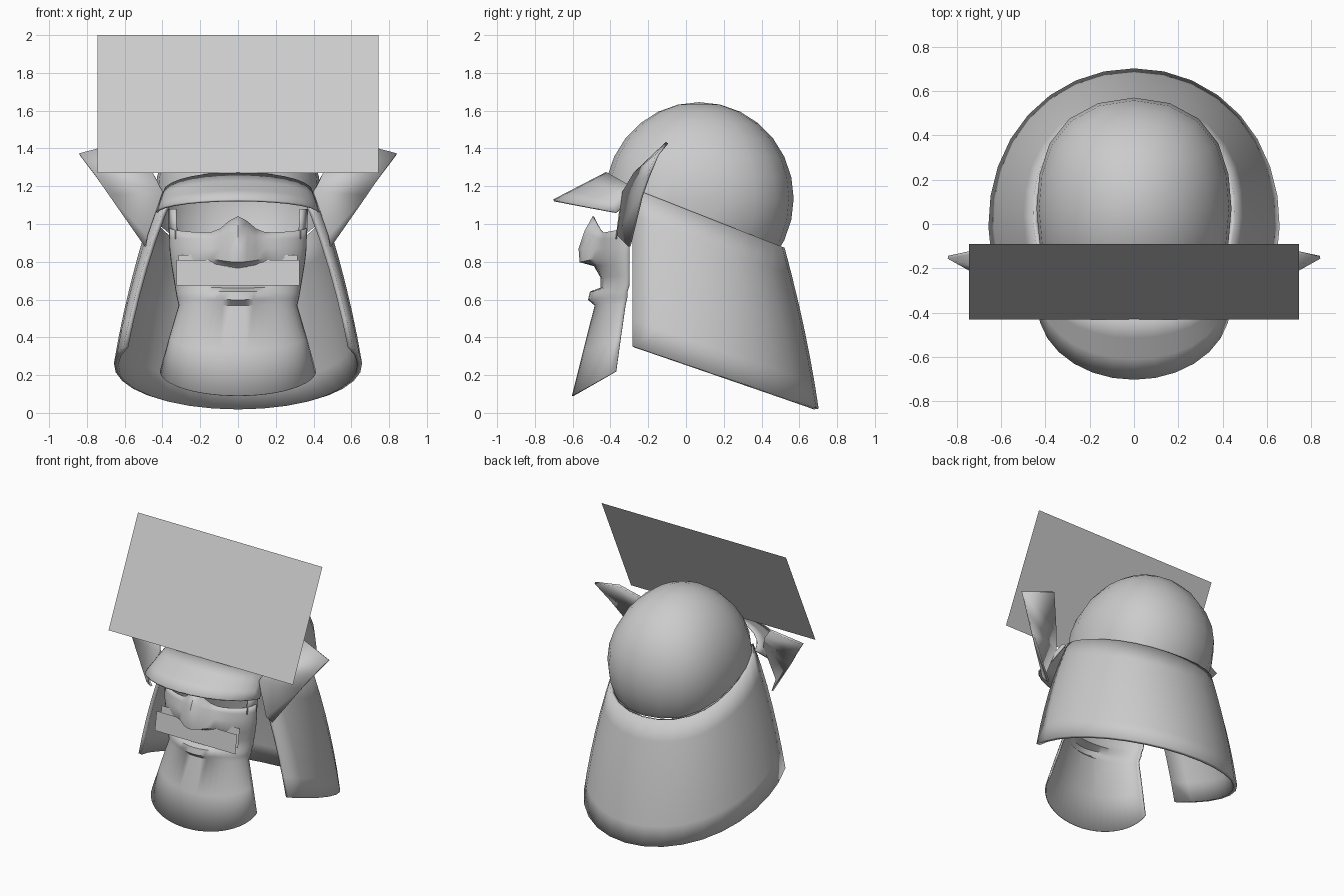
import bpy, bmesh
from math import sin, cos, acos, pi, exp
from mathutils import Vector

cube = bpy.data.objects.get("Cube")
if cube:
    bpy.data.objects.remove(cube, do_unlink=True)

# One plain grey for everything
GREY = (0.6, 0.6, 0.6, 1)
mat = bpy.data.materials.new("light_grey")
mat.use_nodes = True
mat.diffuse_color = GREY
bsdf = next(n for n in mat.node_tree.nodes if n.type == 'BSDF_PRINCIPLED')
bsdf.inputs["Base Color"].default_value = GREY


def finish(name, bm, thickness=0, angle=40):
    bmesh.ops.recalc_face_normals(bm, faces=bm.faces[:])
    mesh = bpy.data.meshes.new(name)
    bm.to_mesh(mesh)
    bm.free()
    mesh.materials.append(mat)
    ob = bpy.data.objects.new(name, mesh)
    bpy.context.collection.objects.link(ob)
    if thickness:
        mod = ob.modifiers.new("thickness", 'SOLIDIFY')
        mod.thickness = thickness
        mod.offset = 0
    bpy.ops.object.select_all(action='DESELECT')
    ob.select_set(True)
    bpy.context.view_layer.objects.active = ob
    bpy.ops.object.shade_smooth_by_angle(angle=angle * pi / 180)
    return ob


def loft(name, rows, thickness=0, angle=40, side=1):
    """Skin a grid of points, optionally mirrored across x."""
    bm = bmesh.new()
    grid = [[bm.verts.new((side * x, y, z)) for x, y, z in row] for row in rows]
    for a, b in zip(grid, grid[1:]):
        for i in range(len(a) - 1):
            bm.faces.new((a[i], a[i + 1], b[i + 1], b[i]))
    return finish(name, bm, thickness, angle)


def steps(n):
    return [i / n for i in range(n + 1)]


def mix(a, b, t):
    return a + (b - a) * t


# Helmet bowl: slightly boxy sphere, cut open along a sloping rim
bm = bmesh.new()
bmesh.ops.create_uvsphere(bm, u_segments=20, v_segments=14, radius=1)
for v in bm.verts:
    x, y, z = v.co
    v.co = (0.44 * x * (1 + 0.2 * y * y), 0.07 + 0.5 * y, 1.135 + 0.51 * z)
bmesh.ops.bisect_plane(bm, geom=bm.verts[:] + bm.edges[:] + bm.faces[:],
                       plane_co=(0, 0, 1.07), plane_no=Vector((0, 0.4, 1)),
                       clear_inner=True)
finish("helmet_bowl", bm)

# Neck guard: flaring skirt, open at the front
rows = []
for v in steps(6):
    bulge = 0.06 * v * (1 - v)
    rx = mix(0.445, 0.645, v) + bulge
    ry = mix(0.46, 0.69, v) + bulge
    yc = mix(0.05, 0, v)
    end = acos((-0.28 - yc) / ry)
    row = []
    for t in steps(20):
        a = end * (2 * t - 1)
        y = yc + ry * cos(a)
        x = rx * sin(a) * (1 + mix(0.15, 0.04, v) * cos(a) ** 2)
        row.append((x, y, mix(1.075 - 0.4 * y, 0.255 - 0.34 * y, v)))
    rows.append(row)
loft("neck_guard", rows, 0.025)

# Visor: curved peak from the bowl rim to a drooping front edge
rows = []
for v in steps(3):
    row = []
    for t in steps(14):
        a = pi * (t - 0.5)
        c = cos(a)
        row.append((mix(0.39, 0.43, v) * sin(a),
                    mix(-0.24 - 0.18 * c, -0.37 - 0.33 * c, v),
                    mix(1.17 + 0.1 * c, 1.06 + 0.065 * c, v)))
    rows.append(row)
loft("visor", rows, 0.012)

# Crest: flat leaning plate
loft("crest_plate", [[(-0.745, -0.43, 1.27), (0.745, -0.43, 1.27)],
                     [(-0.745, -0.09, 2.0), (0.745, -0.09, 2.0)]])

# Turn-back wings and cheek strips on both sides
wing = [[(0.48, -0.36, 0.94), (0.49, -0.30, 0.88)],
        [(0.40, -0.33, 1.17), (0.68, -0.235, 1.15)],
        [(0.45, -0.27, 1.27), (0.75, -0.20, 1.25)],
        [(0.61, -0.10, 1.43), (0.84, -0.15, 1.37)]]
strip = [[(0.36, -0.30, 0.92), (0.325, -0.37, 0.92)],
         [(0.365, -0.29, 1.08), (0.33, -0.35, 1.08)]]
for label, side in (("left", 1), ("right", -1)):
    loft(label + "_wing", wing, 0.015, 30, side)
    loft(label + "_cheek_strip", strip, 0.012, 30, side)

# Face mask: rows of half width, edge y, edge z, front y, front z,
# then a central bump (out, up, width) for lip and nose
profile = [(0.41, -0.37, 0.22, -0.60, 0.09, 0, 0, 1),
           (0.36, -0.345, 0.40, -0.54, 0.33, 0, 0, 1),
           (0.31, -0.32, 0.57, -0.48, 0.57, 0, 0, 1),
           (0.32, -0.31, 0.61, -0.47, 0.60, 0.045, 0, 0.16),
           (0.325, -0.31, 0.64, -0.465, 0.64, 0.04, 0, 0.16),
           (0.33, -0.30, 0.67, -0.45, 0.66, 0, 0, 0.16),
           (0.34, -0.30, 0.73, -0.45, 0.72, 0, 0, 0.1),
           (0.35, -0.30, 0.79, -0.465, 0.78, 0.02, 0, 0.1),
           (0.355, -0.30, 0.83, -0.475, 0.82, 0.085, -0.02, 0.12),
           (0.36, -0.30, 0.88, -0.47, 0.87, 0.095, 0, 0.1),
           (0.36, -0.30, 0.93, -0.46, 0.92, 0.075, 0.04, 0.08),
           (0.36, -0.30, 0.98, -0.45, 0.95, 0.04, 0.09, 0.08)]
rows = []
for hw, ey, ez, fy, fz, out, up, width in profile:
    row = []
    for t in steps(24):
        a = pi * (t - 0.5)
        x, c = hw * sin(a), cos(a)
        g = exp(-(x / width) ** 2)
        row.append((x, mix(ey, fy, c) - out * g, mix(ez, fz, c) + up * g))
    rows.append(row)
loft("face_mask", rows, 0.008, 50)

# Moustache: two thin overlapping plates
for label, w, y, z in (("front", 0.325, -0.475, 0.81), ("back", 0.315, -0.43, 0.835)):
    loft("moustache_" + label, [[(-w, y - 0.02, z - 0.135), (w, y - 0.02, z - 0.135)],
                                [(-w, y, z), (w, y, z)]])
